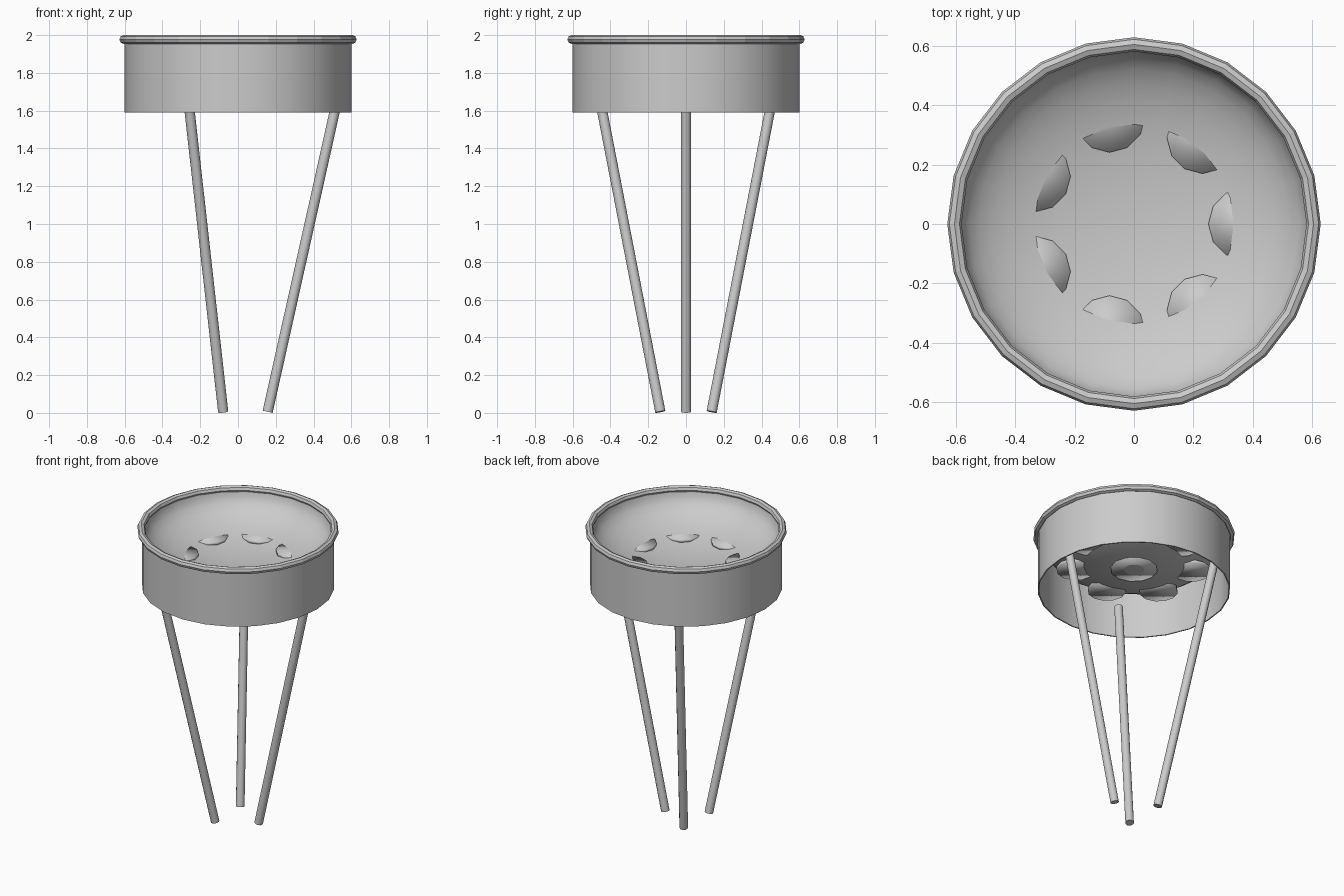
import bpy
from math import sin, cos, pi, sqrt
from mathutils import Vector

if "Cube" in bpy.data.objects:
    bpy.data.objects.remove(bpy.data.objects["Cube"], do_unlink=True)

SIDES = 24
STEEL = (0.6, 0.6, 0.6, 1)
steel = bpy.data.materials.new("brushed steel")
steel.use_nodes = True
steel.diffuse_color = STEEL
steel.node_tree.nodes["Principled BSDF"].inputs["Base Color"].default_value = STEEL


def finish(obj, name, smooth=None):
    """Name and colour a part; smooth is a crease angle, or None for flat."""
    obj.name = name
    obj.data.materials.clear()
    obj.data.materials.append(steel)
    if smooth is not None:
        bpy.ops.object.select_all(action="DESELECT")
        obj.select_set(True)
        bpy.context.view_layer.objects.active = obj
        bpy.ops.object.shade_smooth_by_angle(angle=smooth)
    return obj


def lathe(name, profile, closed=False):
    """Spin (radius, height) points around z."""
    verts, faces, rings = [], [], []
    for r, z in profile:
        start = len(verts)
        count = SIDES if r > 0 else 1
        verts += [(r * cos(2 * pi * i / SIDES), r * sin(2 * pi * i / SIDES), z)
                  for i in range(count)]
        rings.append([start + i % count for i in range(SIDES)])
    pairs = list(zip(rings, rings[1:])) + ([(rings[-1], rings[0])] if closed else [])
    for a, b in pairs:
        for i in range(SIDES):
            j = (i + 1) % SIDES
            faces.append(list(dict.fromkeys((a[i], a[j], b[j], b[i]))))
    mesh = bpy.data.meshes.new(name)
    mesh.from_pydata(verts, [], faces)
    obj = bpy.data.objects.new(name, mesh)
    bpy.context.collection.objects.link(obj)
    return obj


def disc(name, x, y, z, radius, depth):
    """Softly shaded round note."""
    bpy.ops.mesh.primitive_cylinder_add(vertices=12, radius=radius, depth=depth,
                                        location=(x, y, z))
    return finish(bpy.context.object, name, pi)


# Open cylindrical skirt
skirt = lathe("skirt", [(0.6, 1.59), (0.6, 1.97), (0.592, 1.97), (0.592, 1.59)], True)
finish(skirt, "skirt", pi / 6)

# Sunken bowl with a thin shell
BOWL_R, BOWL_TOP, BOWL_DEPTH, SHELL = 0.585, 1.97, 0.22, 0.018
STEPS = 10


def bowl_curve(drop):
    return [(BOWL_R * sin(pi / 2 * i / STEPS),
             BOWL_TOP - (BOWL_DEPTH + drop) * cos(pi / 2 * i / STEPS))
            for i in range(STEPS + 1)]


bowl = lathe("bowl", bowl_curve(0) + bowl_curve(SHELL)[-2::-1])
finish(bowl, "bowl", pi / 3)

# Faceted rim
bpy.ops.mesh.primitive_torus_add(major_segments=SIDES, minor_segments=8,
                                 major_radius=0.604, minor_radius=0.024,
                                 location=(0, 0, 1.977))
finish(bpy.context.object, "rim")

# Ring of flat notes cutting through the bowl slope, and one under its centre
NOTES = 7
for k in range(NOTES):
    a = 2 * pi * k / NOTES
    disc(f"note_{k + 1}", 0.37 * cos(a), 0.37 * sin(a), 1.78, 0.12, 0.02)
disc("centre_note", 0, 0, 1.74, 0.147, 0.012)

# Three splayed legs
for k in range(3):
    a = 2 * pi * k / 3
    foot = Vector((0.157 * cos(a), 0.157 * sin(a), 0.006))
    top = Vector((0.553 * cos(a), 0.553 * sin(a), 1.78))
    span = top - foot
    bpy.ops.mesh.primitive_cylinder_add(vertices=12, radius=0.027, depth=span.length,
                                        location=(foot + top) / 2)
    leg = bpy.context.object
    leg.rotation_euler = span.to_track_quat("Z", "Y").to_euler()
    finish(leg, f"leg_{k + 1}", pi / 4)
